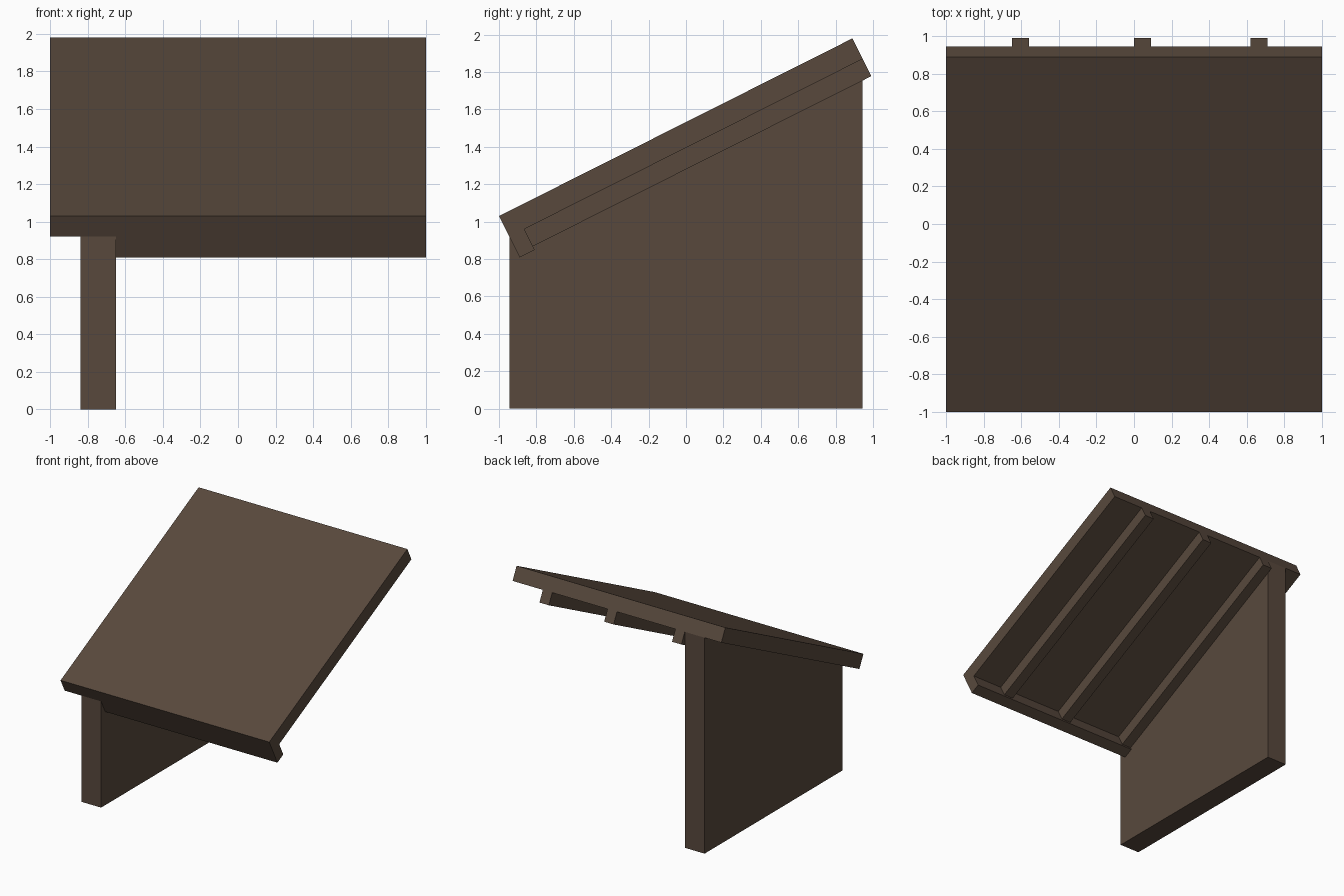
import bpy
import bmesh
from mathutils import Vector

if "Cube" in bpy.data.objects:
    bpy.data.objects.remove(bpy.data.objects["Cube"])

wood = bpy.data.materials.new("dark brown wood")
wood.diffuse_color = (0.098, 0.066, 0.046, 1)
wood.use_nodes = True
wood.node_tree.nodes["Principled BSDF"].inputs["Base Color"].default_value = wood.diffuse_color

# Roof frame in the side plane: u runs up the slope, d runs down into the roof
START = Vector((-1.0, 1.03))
U = Vector((1.89, 0.95)).normalized()
D = Vector((U.y, -U.x))
LENGTH = 2.115
SLAB, LIP, RAFTER = 0.123, 0.247, 0.226


def slope_point(u, d):
    return START + U * u + D * d


def slope_rect(u0, u1, d0, d1):
    return [slope_point(*p) for p in ((u0, d0), (u1, d0), (u1, d1), (u0, d1))]


def extrude_profile(name, profile, x0, x1):
    """Prism from a (y, z) profile between two x positions."""
    bm = bmesh.new()
    face = bm.faces.new([bm.verts.new((x0, p[0], p[1])) for p in profile])
    out = bmesh.ops.extrude_face_region(bm, geom=[face])
    moved = [v for v in out["geom"] if isinstance(v, bmesh.types.BMVert)]
    bmesh.ops.translate(bm, verts=moved, vec=(x1 - x0, 0, 0))
    bmesh.ops.recalc_face_normals(bm, faces=bm.faces)
    mesh = bpy.data.meshes.new(name)
    bm.to_mesh(mesh)
    bm.free()
    mesh.materials.append(wood)
    obj = bpy.data.objects.new(name, mesh)
    bpy.context.collection.objects.link(obj)
    return obj


# Sloping roof panel
extrude_profile("roof_panel", slope_rect(0, LENGTH, 0, SLAB), -1, 1)

# Lip under the low front edge
extrude_profile("front_lip", slope_rect(0, 0.09, SLAB, LIP), -0.65, 1)

# Rafters under the panel
for i, x in enumerate((-0.65, 0.0, 0.62)):
    extrude_profile(f"rafter_{i + 1}", slope_rect(0.09, LENGTH, SLAB, RAFTER), x, x + 0.09)

# Supporting wall, its top following the underside of the panel
low, high = slope_point(0, SLAB), slope_point(LENGTH, SLAB)
extrude_profile("side_wall", [(low.x, 0), (high.x, 0), high, low], -0.84, -0.65)
